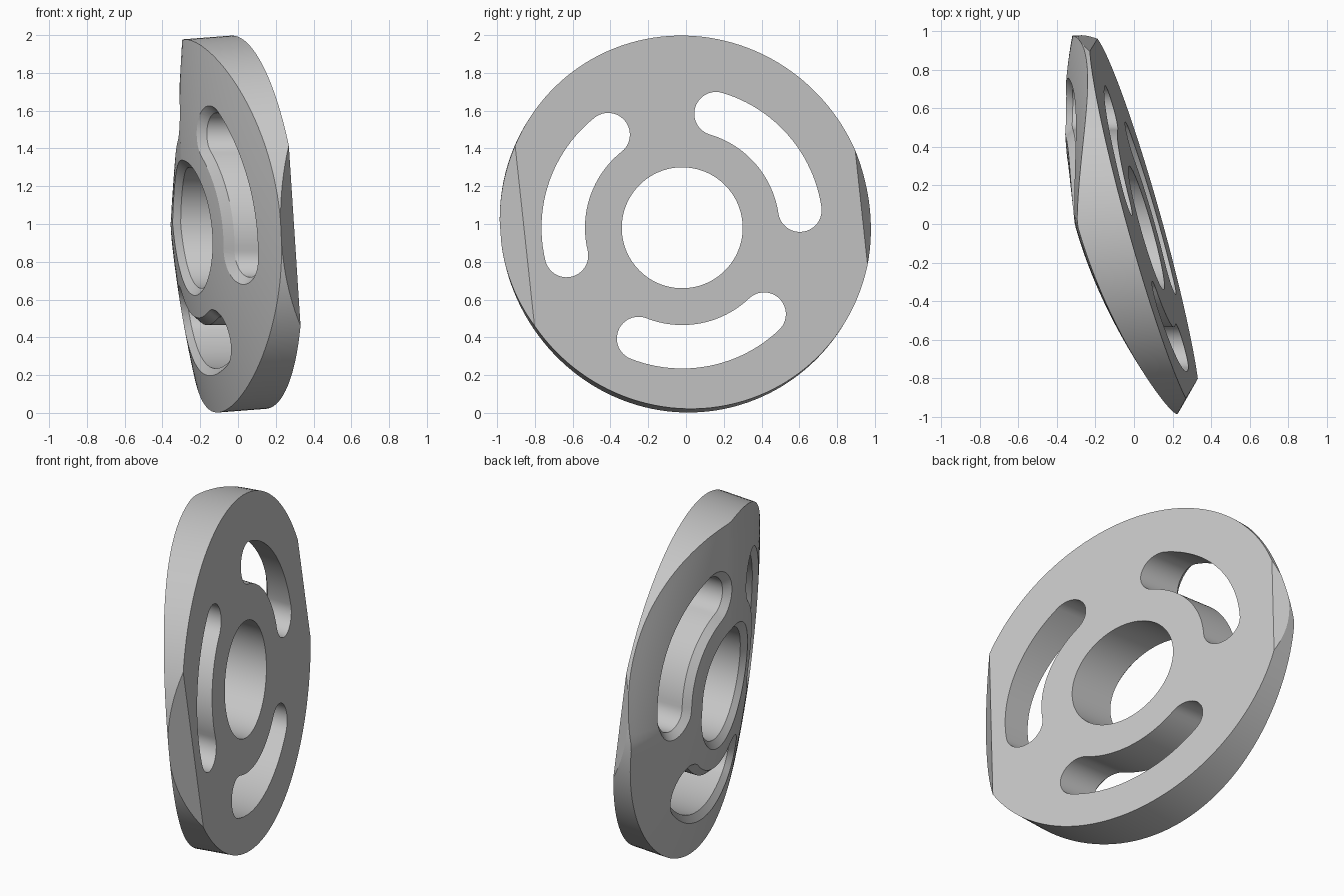
import bpy, bmesh
from math import sin, cos, radians, tau
from mathutils import Vector

cube = bpy.data.objects.get("Cube")
if cube:
    bpy.data.objects.remove(cube, do_unlink=True)

SEGMENTS, RINGS = 144, 24
RADIUS = 0.995
HUB = (-0.02, 0.98)                      # hole pattern centre (y, z)
FLAT_NORMAL = Vector((1, 0.278, 0.095)).normalized()


def flat_x(y, z):
    return 0.057 - 0.278 * y - 0.095 * (z - 1)


def dome_x(y, z):
    """Crowned face, curved more across than along, relieved in one quarter."""
    h = z - 1
    crown = 0.24 * y * y + 0.08 * h * h
    relief = 0.3 * max(y, 0) * max(h, 0)
    return -0.28 - 0.277 * y - 0.094 * h + crown + relief


def on_rim(surface, r, angle):
    """Point on a surface, on a slightly tilted cylinder of radius r."""
    x = 0.0
    for _ in range(8):
        y = r * cos(angle) + 0.05 * (x - 0.05)
        z = 1.009 + r * sin(angle) + 0.077 * (x - 0.05)
        x = surface(y, z)
    return x, y, z


def skin(bm, loops):
    """Join loops of points into a closed solid."""
    rows = [[bm.verts.new(p) for p in loop] for loop in loops]
    for a, b in zip(rows, rows[1:]):
        for i in range(len(a)):
            j = (i + 1) % len(a)
            bm.faces.new((a[i], a[j], b[j], b[i]))
    bm.faces.new(rows[0])
    bm.faces.new(rows[-1])
    bmesh.ops.recalc_face_normals(bm, faces=bm.faces)


def make_object(name, bm):
    mesh = bpy.data.meshes.new(name)
    bm.to_mesh(mesh)
    bm.free()
    obj = bpy.data.objects.new(name, mesh)
    bpy.context.collection.objects.link(obj)
    return obj


# Disc body: crowned face rings, rim, flat face
angles = [tau * i / SEGMENTS for i in range(SEGMENTS)]
loops = [[on_rim(dome_x, RADIUS * k / RINGS, a) for a in angles]
         for k in range(3, RINGS + 1)]
loops.append([on_rim(flat_x, RADIUS, a) for a in angles])
bm = bmesh.new()
skin(bm, loops)

# Two 45 degree facets on the edge of the flat face
chord = Vector((-0.06, -0.1, 0.93)).normalized()
across = chord.cross(FLAT_NORMAL).normalized()
for side, y, z in ((-1, -0.853, 0.935), (1, 0.927, 1.1)):
    bmesh.ops.bisect_plane(
        bm, geom=bm.verts[:] + bm.edges[:] + bm.faces[:], dist=1e-5,
        plane_co=(flat_x(y, z), y, z),
        plane_no=FLAT_NORMAL + side * across, clear_outer=True)
    edges = [e for e in bm.edges if e.is_boundary]
    bmesh.ops.holes_fill(bm, edges=edges, sides=0)
bmesh.ops.recalc_face_normals(bm, faces=bm.faces)
disc = make_object("slotted_disc", bm)


# Hole outlines, grown by d
def bore(d):
    return [(HUB[0] + (0.32 + d) * cos(a), HUB[1] + (0.32 + d) * sin(a))
            for a in angles]


def slot(start):
    def outline(d):
        first, last = radians(start), radians(start + 65)
        mid, half, n = 0.63, 0.115 + d, 24
        points = []

        def add(r, a, cap_r=0, cap_a=0):
            points.append((HUB[0] + r * cos(a) + cap_r * cos(cap_a),
                           HUB[1] + r * sin(a) + cap_r * sin(cap_a)))

        for i in range(n + 1):
            add(mid + half, first + (last - first) * i / n)
        for i in range(1, n):
            add(mid, last, half, last + tau / 2 * i / n)
        for i in range(n + 1):
            add(mid - half, last + (first - last) * i / n)
        for i in range(1, n):
            add(mid, first, half, first + tau / 2 * (1 + i / n))
        return points
    return outline


def cut_hole(name, outline, bevel=0.038):
    """Straight hole with a countersunk edge on the crowned face."""
    small, big = outline(0), outline(2 * bevel)
    bm = bmesh.new()
    skin(bm, [
        [(1, y, z) for y, z in small],
        [(dome_x(y, z) + bevel, y, z) for y, z in small],
        [(dome_x(y, z) - bevel, y, z) for y, z in big],
        [(-1, y, z) for y, z in big]])
    cutter = make_object(name, bm)
    cutter.hide_render = True
    mod = disc.modifiers.new(name, 'BOOLEAN')
    mod.operation, mod.solver, mod.object = 'DIFFERENCE', 'EXACT', cutter
    bpy.ops.object.modifier_apply(modifier=mod.name)
    bpy.data.objects.remove(cutter, do_unlink=True)


bpy.ops.object.select_all(action='DESELECT')
bpy.context.view_layer.objects.active = disc
disc.select_set(True)
cut_hole("bore_cutter", bore)
for i in range(3):
    cut_hole("slot_cutter", slot(248.5 + 120 * i))

# Material and shading
grey = bpy.data.materials.new("light_grey")
grey.use_nodes = True
colour = (0.57, 0.57, 0.57, 1)
grey.diffuse_color = colour
grey.node_tree.nodes["Principled BSDF"].inputs["Base Color"].default_value = colour
disc.data.materials.clear()
disc.data.materials.append(grey)
for face in disc.data.polygons:
    face.material_index = 0
bpy.ops.object.shade_smooth_by_angle(angle=radians(25))
